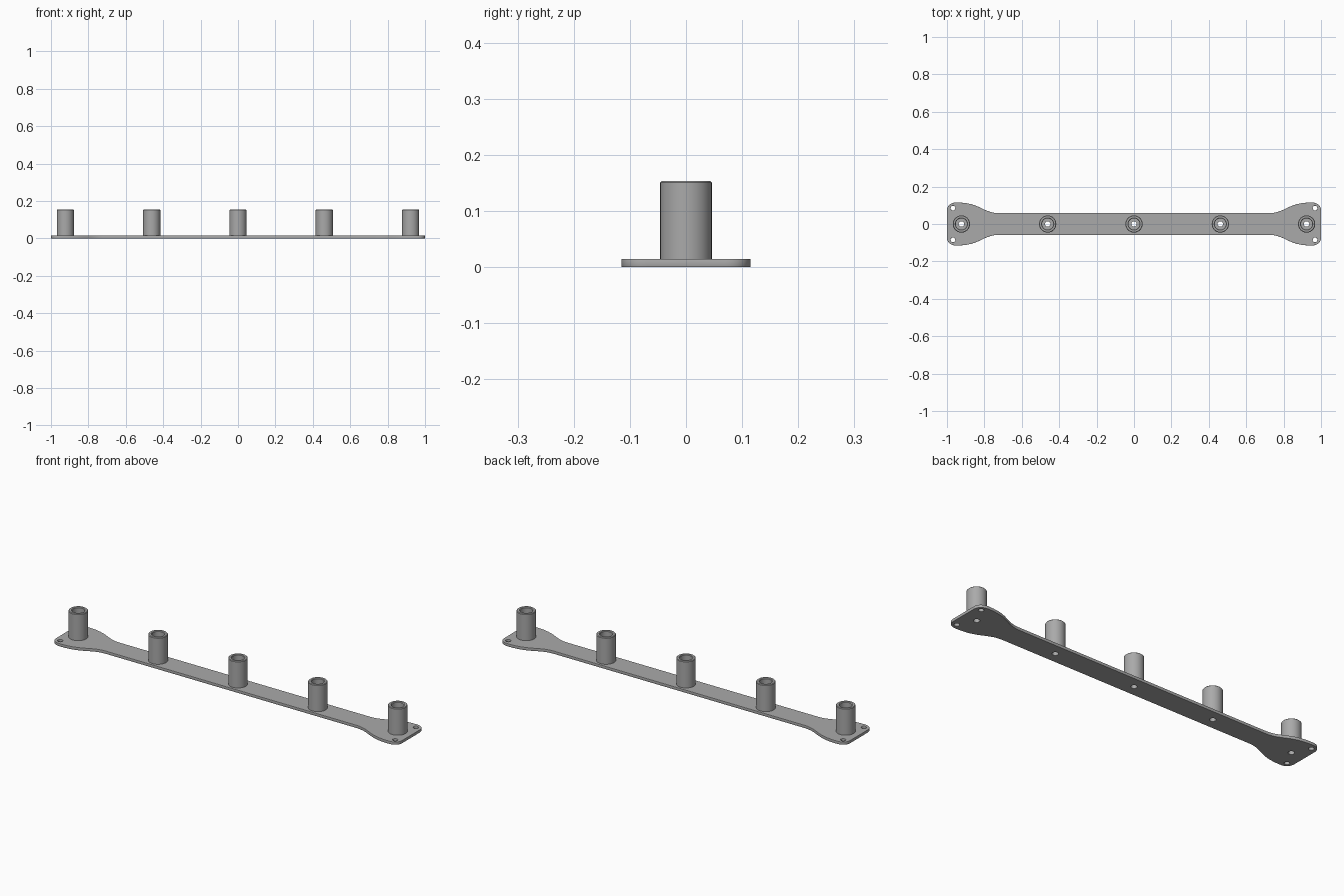
import bpy
import bmesh
from math import cos, sin, pi
from mathutils import Vector
from mathutils.geometry import interpolate_bezier

cube = bpy.data.objects.get("Cube")
if cube:
    bpy.data.objects.remove(cube, do_unlink=True)

grey = bpy.data.materials.new("plain grey")
grey.use_nodes = True
grey.diffuse_color = (0.4, 0.4, 0.4, 1)
grey.node_tree.nodes["Principled BSDF"].inputs["Base Color"].default_value = (0.4, 0.4, 0.4, 1)

PLATE = 0.015
POST_X = [i * 0.4615 for i in range(-2, 3)]
SCREW = (0.968, 0.085)
HOLE = 0.0145


def finish(obj):
    bpy.ops.object.select_all(action='DESELECT')
    obj.select_set(True)
    bpy.context.view_layer.objects.active = obj
    bpy.ops.object.convert(target='MESH')
    bpy.ops.object.shade_smooth_by_angle(angle=0.6)


def circle(x, y, r, n=32):
    return [Vector((x + r * cos(2 * pi * i / n), y + r * sin(2 * pi * i / n), 0)) for i in range(n)]


# Plate outline: one quarter, mirrored to the other three
def bezier(a, b, c, d, n):
    return interpolate_bezier(*[Vector((*p, 0)) for p in (a, b, c, d)], n)


flare = bezier((0.72, 0.058), (0.81, 0.058), (0.82, 0.115), (0.95, 0.115), 24)
corner = bezier((0.95, 0.115), (0.98, 0.115), (1, 0.1), (1, 0.07), 12)
quarter = flare + corner[1:]
right = quarter + [Vector((p.x, -p.y, 0)) for p in reversed(quarter)]
outline = right + [Vector((-p.x, p.y, 0)) for p in reversed(right)]

# Plate with holes under the posts and at the four corners
loops = [outline] + [circle(x, 0, HOLE) for x in POST_X]
loops += [circle(sx * SCREW[0], sy * SCREW[1], 0.0125) for sx in (-1, 1) for sy in (-1, 1)]
curve = bpy.data.curves.new("base_plate", 'CURVE')
curve.dimensions = '2D'
curve.fill_mode = 'BOTH'
edge = 0.0015
curve.extrude = PLATE / 2 - edge
curve.bevel_depth = edge
curve.bevel_resolution = 1
curve.offset = -edge
for loop in loops:
    spline = curve.splines.new('POLY')
    spline.points.add(len(loop) - 1)
    for point, co in zip(spline.points, loop):
        point.co = (co.x, co.y, 0, 1)
    spline.use_cyclic_u = True
curve.materials.append(grey)
plate = bpy.data.objects.new("base_plate", curve)
plate.location.z = PLATE / 2
bpy.context.collection.objects.link(plate)
finish(plate)

# Hollow posts: a lathed wall with a stepped bore
profile = [(HOLE, PLATE), (HOLE, 0.03), (0.03, 0.03), (0.03, 0.151), (0.033, 0.154),
           (0.043, 0.154), (0.046, 0.151), (0.046, PLATE - 0.001)]
for i, x in enumerate(POST_X):
    bm = bmesh.new()
    verts = [bm.verts.new((r, 0, z)) for r, z in profile]
    edges = [bm.edges.new(pair) for pair in zip(verts, verts[1:])]
    bmesh.ops.spin(bm, geom=verts + edges, axis=(0, 0, 1), cent=(0, 0, 0),
                   angle=2 * pi, steps=48, use_merge=True)
    bmesh.ops.remove_doubles(bm, verts=bm.verts, dist=0.0001)
    bmesh.ops.recalc_face_normals(bm, faces=bm.faces)
    top = max(bm.faces, key=lambda f: f.calc_center_median().z)
    if top.normal.z < 0:
        bmesh.ops.reverse_faces(bm, faces=bm.faces)
    mesh = bpy.data.meshes.new(f"post_{i + 1}")
    bm.to_mesh(mesh)
    bm.free()
    mesh.materials.append(grey)
    post = bpy.data.objects.new(f"post_{i + 1}", mesh)
    post.location.x = x
    bpy.context.collection.objects.link(post)
    finish(post)
